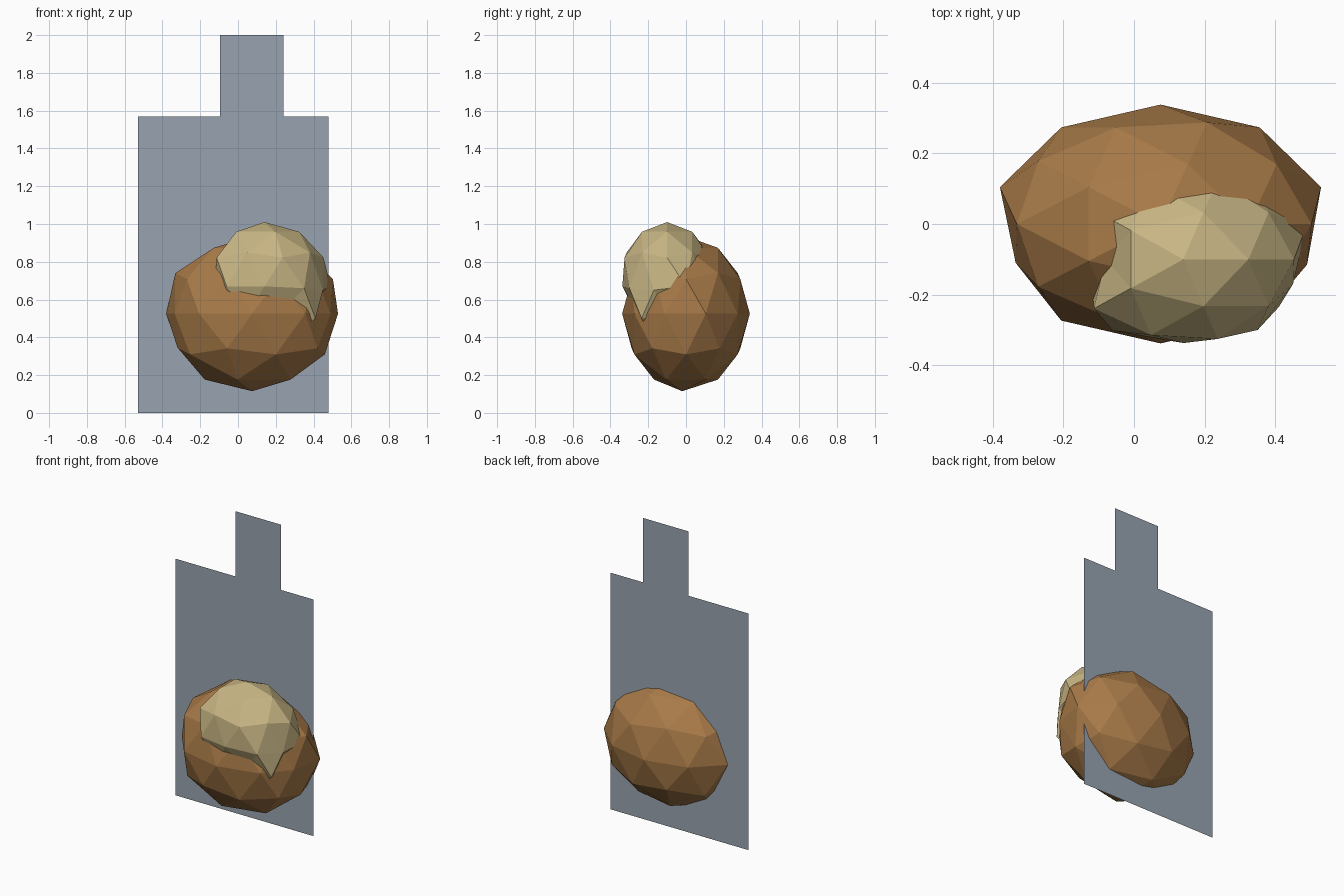
import bpy, bmesh
from mathutils import Vector


def material(name, color):
    m = bpy.data.materials.new(name)
    m.diffuse_color = (*color, 1)
    return m


brown = material("brown", (0.392, 0.195, 0.065))
tan = material("tan", (0.578, 0.468, 0.231))
slate = material("slate_grey", (0.314, 0.371, 0.434))


def finish(name, bm, mat):
    mesh = bpy.data.meshes.new(name)
    bm.to_mesh(mesh)
    bm.free()
    mesh.materials.append(mat)
    bpy.context.collection.objects.link(bpy.data.objects.new(name, mesh))


def lump(name, center, radii, mat, nudges):
    """Faceted ellipsoid; each nudge moves the vertex nearest a direction to a point."""
    bm = bmesh.new()
    bmesh.ops.create_icosphere(bm, subdivisions=2, radius=1)
    picks = [(max(bm.verts, key=lambda v: v.co.dot(Vector(d))), p) for d, p in nudges]
    for v in bm.verts:
        v.co = [c + r * k for c, r, k in zip(center, radii, v.co)]
    for v, p in picks:
        v.co = p
    finish(name, bm, mat)


def panel(name, x0, x1, z0, z1, y):
    bm = bmesh.new()
    corners = ((x0, z0), (x1, z0), (x1, z1), (x0, z1))
    bm.faces.new([bm.verts.new((x, y, z)) for x, z in corners])
    finish(name, bm, slate)


# Flat upright panels
panel("back_panel", -0.53, 0.48, 0, 1.57, 0.104)
panel("top_panel", -0.095, 0.24, 1.33, 2.0, 0.109)

# Large rounded body
lump("body", (0.075, 0, 0.525), (0.478, 0.338, 0.41), brown, [
    ((-0.951, -0.309, 0), (-0.335, -0.11, 0.525)),
    ((0.951, -0.309, 0), (0.49, -0.115, 0.525)),
    ((-0.894, 0, -0.447), (-0.32, 0, 0.345)),
    ((0.851, 0, -0.526), (0.46, 0, 0.31)),
    ((0, 0, -1), (0.075, -0.02, 0.115)),
])

# Smaller cap sunk into the body, with one pointed corner at the lower right
lump("cap", (0.14, -0.1, 0.67), (0.35, 0.265, 0.34), tan, [
    ((0.724, -0.526, -0.447), (0.41, -0.235, 0.50)),
    ((0.951, 0.309, 0), (0.49, 0.0, 0.67)),
    ((0.951, -0.309, 0), (0.45, -0.17, 0.65)),
    ((0.588, -0.809, 0), (0.35, -0.30, 0.66)),
    ((0, -1, 0), (0.14, -0.337, 0.67)),
    ((-0.588, -0.809, 0), (-0.06, -0.302, 0.67)),
    ((-0.951, -0.309, 0), (-0.12, -0.17, 0.67)),
    ((-0.851, 0, 0.526), (-0.08, -0.10, 0.85)),
    ((-0.276, -0.85, -0.447), (0.05, -0.26, 0.52)),
    ((0.263, -0.809, -0.526), (0.22, -0.25, 0.52)),
    ((-0.688, -0.5, -0.526), (-0.05, -0.2, 0.52)),
    ((0.851, 0, -0.526), (0.38, -0.08, 0.52)),
    ((0, 0, 1), (0.14, -0.1, 1.01)),
])
